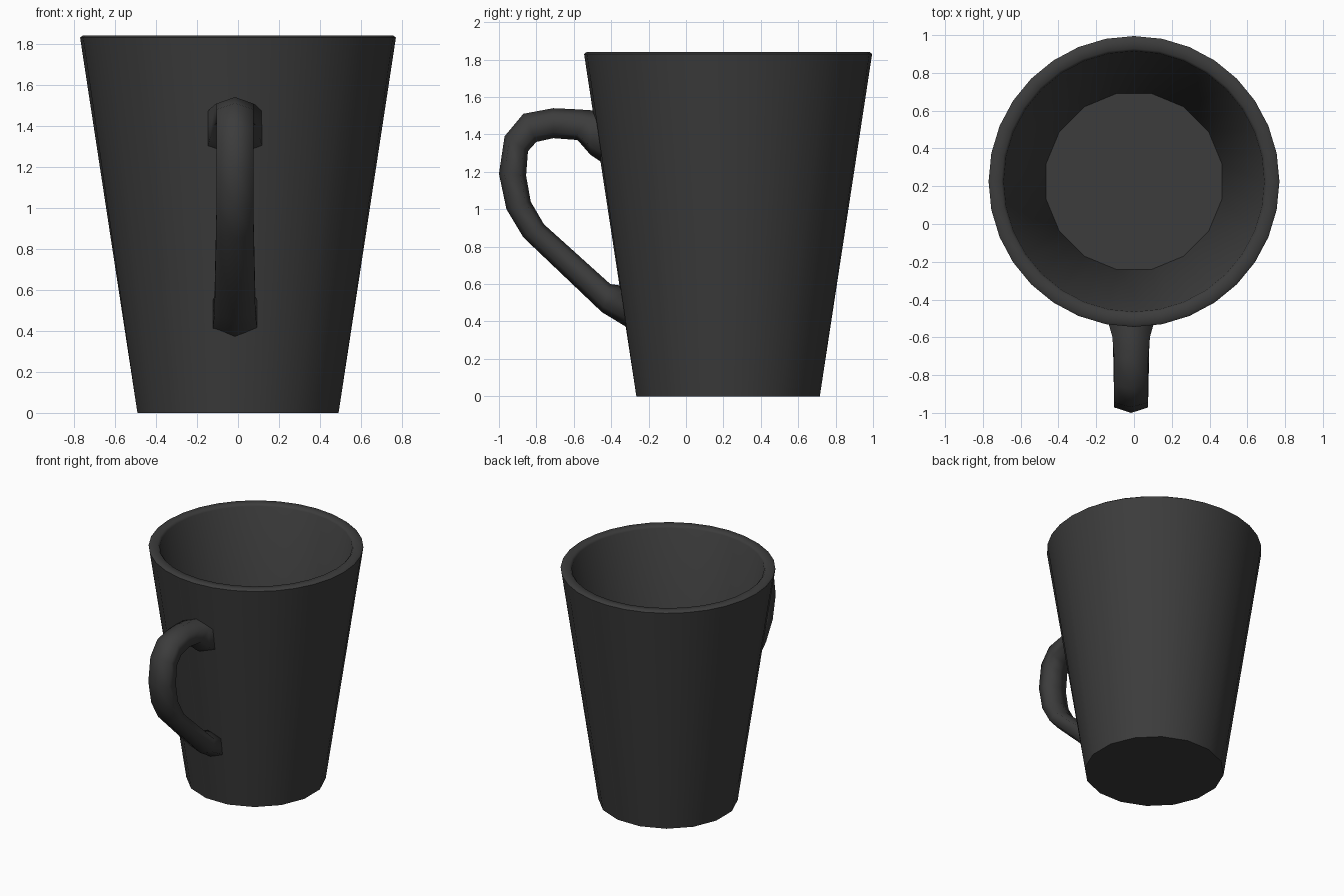
import bpy
from math import sin, cos, pi

if "Cube" in bpy.data.objects:
    bpy.data.objects.remove(bpy.data.objects["Cube"])

mat = bpy.data.materials.new("dark_glaze")
mat.diffuse_color = (0.045, 0.045, 0.045, 1)
mat.use_nodes = True
mat.node_tree.nodes["Principled BSDF"].inputs["Base Color"].default_value = mat.diffuse_color


def loft(name, rings, angle):
    """Skin equal-sized rings of points and cap both ends."""
    n = len(rings[0])
    verts = [v for ring in rings for v in ring]
    faces = [(r * n + k, r * n + (k + 1) % n, (r + 1) * n + (k + 1) % n, (r + 1) * n + k)
             for r in range(len(rings) - 1) for k in range(n)]
    faces.append(tuple(reversed(range(n))))
    faces.append(tuple(range(len(verts) - n, len(verts))))
    mesh = bpy.data.meshes.new(name)
    mesh.from_pydata(verts, [], faces)
    mesh.materials.append(mat)
    obj = bpy.data.objects.new(name, mesh)
    bpy.context.collection.objects.link(obj)
    bpy.ops.object.select_all(action='DESELECT')
    obj.select_set(True)
    bpy.context.view_layer.objects.active = obj
    bpy.ops.object.mode_set(mode='EDIT')
    bpy.ops.mesh.select_all(action='SELECT')
    bpy.ops.mesh.normals_make_consistent(inside=False)
    bpy.ops.object.mode_set(mode='OBJECT')
    bpy.ops.object.shade_smooth_by_angle(angle=angle)
    return obj


# Cup: 32 sides at the rim, 16 at the base and inner floor
SIDES, CY = 32, 0.225


def cup_ring(radius, z, coarse):
    ring = []
    for k in range(SIDES):
        a = 2 * pi * k / SIDES
        r = radius * (cos(pi / 16) if coarse and k % 2 == 0 else 1)
        ring.append((r * cos(a), CY + r * sin(a), z))
    return ring


profile = [(0.50, 0, True), (0.77, 1.83, False), (0.757, 1.84, False),
           (0.703, 1.84, False), (0.69, 1.825, False), (0.475, 0.10, True)]
loft("cup_body", [cup_ring(*p) for p in profile], 0.9)

# Handle: six-sided sections (outer y, z, inner y, z, half width)
sections = [
    (-0.46, 1.525, -0.42, 1.23, 0.135),
    (-0.52, 1.53, -0.51, 1.29, 0.122),
    (-0.60, 1.535, -0.58, 1.37, 0.10),
    (-0.71, 1.54, -0.71, 1.38, 0.09),
    (-0.87, 1.51, -0.80, 1.36, 0.09),
    (-0.97, 1.39, -0.845, 1.31, 0.09),
    (-1.00, 1.19, -0.855, 1.18, 0.09),
    (-0.96, 1.00, -0.83, 1.04, 0.09),
    (-0.87, 0.85, -0.76, 0.92, 0.092),
    (-0.45, 0.45, -0.405, 0.60, 0.10),
    (-0.31, 0.365, -0.335, 0.59, 0.108),
]
rings = []
for oy, oz, iy, iz, w in sections:
    shape = [(0, 0), (w, 0.2), (w, 0.8), (0, 1), (-w, 0.8), (-w, 0.2)]
    rings.append([(x - 0.015, oy + (iy - oy) * t, oz + (iz - oz) * t) for x, t in shape])
loft("handle", rings, 1.3)
